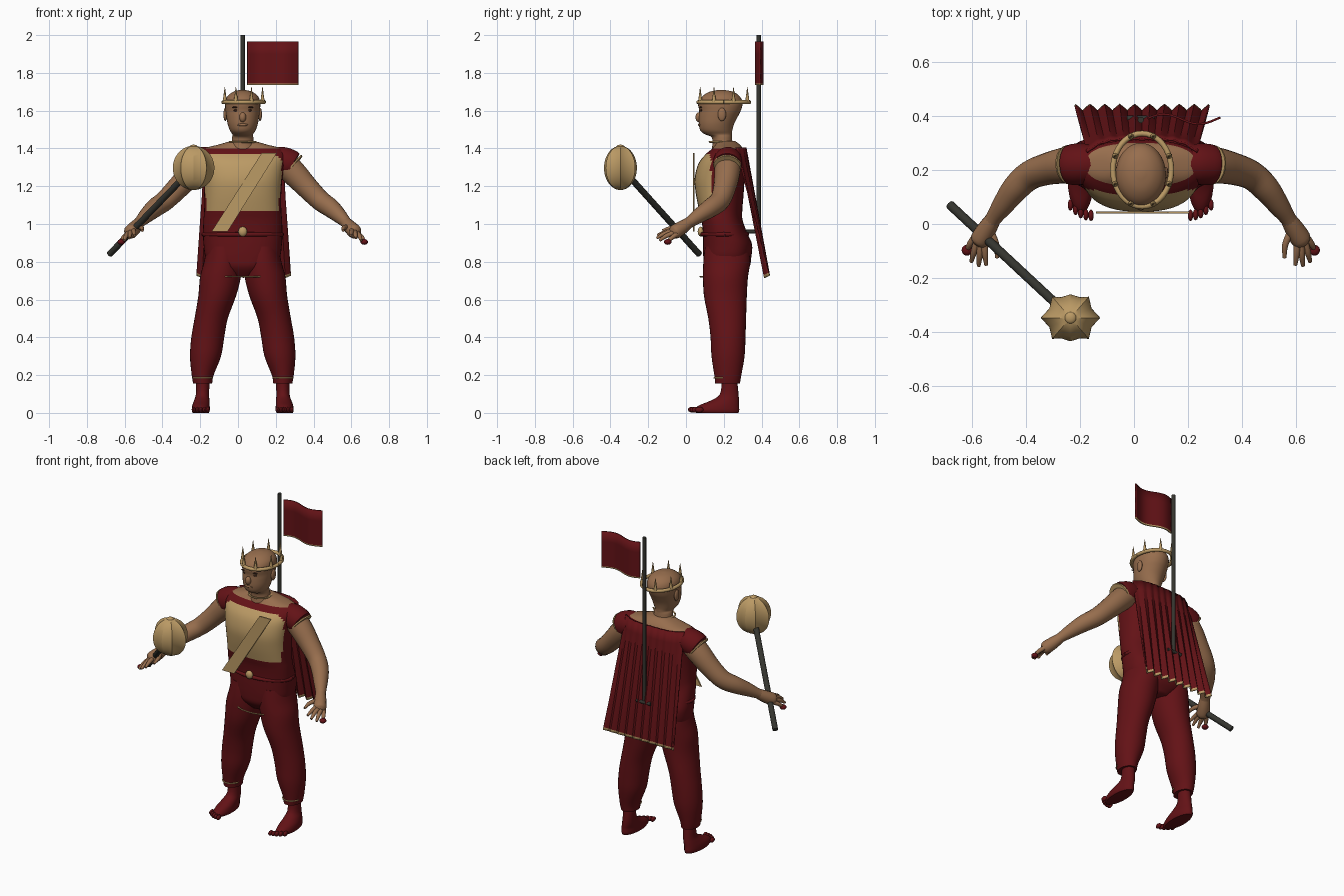
import bpy, bmesh, math
from mathutils import Vector, Matrix

if "Cube" in bpy.data.objects:
    bpy.data.objects.remove(bpy.data.objects["Cube"])

CX = 0.025  # body centre line


def mat(name, r, g, b):
    m = bpy.data.materials.new(name)
    m.diffuse_color = (r, g, b, 1)
    m.use_nodes = True
    m.node_tree.nodes["Principled BSDF"].inputs["Base Color"].default_value = m.diffuse_color
    return m


RED = mat("dark red cloth", 0.125, 0.006, 0.008)
TAN = mat("tan gold", 0.50, 0.325, 0.13)
SKIN = mat("brown skin", 0.31, 0.155, 0.075)
IRON = mat("dark iron", 0.035, 0.035, 0.028)
EYE = mat("eye brown", 0.05, 0.02, 0.012)


def finish(name, bm, mats, rule=None, angle=50):
    bmesh.ops.recalc_face_normals(bm, faces=bm.faces)
    if rule:
        for f in bm.faces:
            f.material_index = rule(f.calc_center_median())
    me = bpy.data.meshes.new(name)
    bm.to_mesh(me)
    bm.free()
    for m in mats:
        me.materials.append(m)
    ob = bpy.data.objects.new(name, me)
    bpy.context.collection.objects.link(ob)
    bpy.ops.object.select_all(action='DESELECT')
    ob.select_set(True)
    bpy.context.view_layer.objects.active = ob
    bpy.ops.object.shade_smooth_by_angle(angle=math.radians(angle))
    return ob


def smooth_rows(rows, n=4):
    """Catmull-Rom interpolation of number tuples."""
    out = []
    for i in range(len(rows) - 1):
        a, b, c, d = (rows[max(i - 1, 0)], rows[i], rows[i + 1],
                      rows[min(i + 2, len(rows) - 1)])
        for k in range(n):
            t = k / n
            out.append([q + 0.5 * t * (r - p + t * (2*p - 5*q + 4*r - s + t * (3*(q - r) + s - p)))
                        for p, q, r, s in zip(a, b, c, d)])
    return out + [list(rows[-1])]


def skin_rings(bm, rings):
    vs = [[bm.verts.new(p) for p in r] for r in rings]
    n = len(vs[0])
    for a, b in zip(vs, vs[1:]):
        for i in range(n):
            bm.faces.new((a[i], a[(i+1) % n], b[(i+1) % n], b[i]))
    bm.faces.new(vs[0])
    bm.faces.new(vs[-1])


def loft(name, rows, mats, rule=None, side=1, seg=32, p=1.0):
    """Stacked level ovals: rows of (z, x offset, half width, front y, back y)."""
    rings = []
    for z, dx, rx, y0, y1 in smooth_rows(rows):
        ring = []
        for i in range(seg):
            a = 2 * math.pi * i / seg
            c, s = math.cos(a), math.sin(a)
            ring.append((CX + side * dx + rx * math.copysign(abs(c) ** p, c), z * 1.0) [:1]
                        + ((y0 + y1) / 2 + (y1 - y0) / 2 * math.copysign(abs(s) ** p, s), z))
        rings.append(ring)
    bm = bmesh.new()
    skin_rings(bm, rings)
    return finish(name, bm, mats, rule)


def tube(name, pts, material, seg=14, n=4):
    """Round limb along (x, y, z, radius) points."""
    rows = smooth_rows(pts, n) if n > 1 else pts
    P = [Vector(r[:3]) for r in rows]
    rings = []
    for i, c in enumerate(P):
        t = P[min(i + 1, len(P) - 1)] - P[max(i - 1, 0)]
        u = t.cross(Vector((0.31, 0.2, 0.93))).normalized()
        v = t.normalized().cross(u)
        rings.append([c + rows[i][3] * (u * math.cos(2*math.pi*k/seg) + v * math.sin(2*math.pi*k/seg))
                      for k in range(seg)])
    bm = bmesh.new()
    skin_rings(bm, rings)
    return finish(name, bm, [material])


def ball(name, loc, size, material, seg=16):
    bm = bmesh.new()
    bmesh.ops.create_uvsphere(bm, u_segments=seg, v_segments=seg // 2 + 2, radius=1)
    bmesh.ops.transform(bm, matrix=Matrix.Translation(loc) @ Matrix.Diagonal((*size, 1)), verts=bm.verts)
    return finish(name, bm, [material])


def ring(name, loc, rx, ry, r, material, a0=0, a1=360):
    pts = [(loc[0] + rx * math.cos(a), loc[1] + ry * math.sin(a), loc[2], r)
           for a in (math.radians(a0 + (a1 - a0) * i / 40) for i in range(41))]
    return tube(name, pts, material, 8, 1)


def cloth(name, cols, zs, point, hem):
    """Cloth sheet with a gold strip along the bottom row."""
    bm = bmesh.new()
    g = [[bm.verts.new(point(i / cols, z)) for i in range(cols + 1)] for z in zs]
    for a, b in zip(g, g[1:]):
        for i in range(cols):
            bm.faces.new((a[i], a[i+1], b[i+1], b[i]))
    ob = finish(name, bm, [RED, TAN], lambda c: int(c.z < hem), 30)
    mod = ob.modifiers.new("thickness", 'SOLIDIFY')
    mod.thickness, mod.offset = 0.008, 0
    return ob


# torso: red vest with tan front panel, bare skin above the neckline
def torso_colour(c):
    if c.z > 1.40:
        return 2
    return 1 if 1.07 < c.z < 1.37 and c.y < 0.13 else 0


loft("torso", [(.72, 0, .06, .14, .29), (.77, 0, .15, .10, .335), (.82, 0, .195, .092, .345),
               (.89, 0, .207, .09, .35), (.95, 0, .21, .09, .325), (1.02, 0, .208, .082, .30),
               (1.07, 0, .204, .07, .298), (1.16, 0, .204, .052, .305), (1.24, 0, .21, .046, .31),
               (1.32, 0, .222, .066, .312), (1.37, 0, .23, .105, .31), (1.40, 0, .205, .14, .30),
               (1.42, 0, .13, .155, .285), (1.44, 0, .06, .165, .26)],
     [RED, TAN, SKIN], torso_colour, seg=48, p=.82)

# head and neck
loft("head", [(1.37, 0, .085, .13, .28), (1.42, 0, .062, .14, .25), (1.46, 0, .056, .135, .243),
              (1.475, 0, .055, .10, .243), (1.495, 0, .068, .076, .245), (1.53, 0, .08, .068, .255),
              (1.57, 0, .087, .068, .275), (1.60, 0, .091, .07, .29), (1.64, 0, .093, .064, .30),
              (1.675, 0, .082, .085, .285), (1.70, 0, .05, .125, .25), (1.71, 0, .012, .175, .20)], [SKIN])
ball("nose", (CX, .068, 1.565), (.018, .018, .026), SKIN)
ball("mouth", (CX, .071, 1.525), (.028, .008, .007), SKIN)
ring("neck_ring", (CX, .19, 1.435), .068, .065, .005, TAN)
for s in (-1, 1):
    ball("ear", (CX + s * .092, .19, 1.58), (.01, .022, .035), SKIN)
    ball("eye", (CX + s * .036, .081, 1.602), (.013, .006, .006), EYE)
    ball("eyebrow", (CX + s * .038, .078, 1.618), (.02, .007, .004), EYE)

# crown
ring("crown_band", (CX + .005, .20, 1.645), .108, .135, .011, TAN)
for i in range(8):
    a = math.radians(22.5 + 45 * i)
    x, y = CX + .005 + .108 * math.cos(a), .20 + .135 * math.sin(a)
    tube("crown_spike", [(x, y, 1.645, .012), (x, y, 1.725, .001)], TAN, 8, 1)

# limbs, both sides
for s in (-1, 1):
    def X(pts):
        return [(CX + s * p[0], *p[1:]) for p in pts]

    loft("trouser_leg", [(.155, .212, .050, .155, .285), (.20, .212, .058, .15, .293), (.30, .197, .082, .135, .31),
                         (.40, .185, .087, .13, .315), (.50, .167, .088, .118, .318), (.62, .135, .100, .095, .322),
                         (.72, .118, .108, .09, .328), (.80, .105, .10, .092, .34), (.88, .10, .09, .10, .33)],
         [RED], side=s)
    ring("trouser_hem", (CX + s * .212, .22, .185), .055, .071, .004, TAN, 200, 340)
    loft("foot", [(0, .222, .043, .055, .277), (.015, .222, .048, .04, .282), (.04, .221, .046, .07, .28),
                  (.065, .217, .041, .13, .28), (.10, .213, .035, .18, .278), (.18, .211, .036, .19, .27)],
         [RED], side=s, seg=24)
    for i in range(5):
        ball("toe", (CX + s * (.184 + .019 * i), .032 + .004 * i * i * .6, .017), (.0105, .022, .015), RED, 10)

    # arm, hand and fingers
    tube("arm", X([(.16, .225, 1.33, .05), (.21, .222, 1.325, .068), (.27, .218, 1.27, .068), (.34, .205, 1.195, .06),
                   (.41, .18, 1.125, .054), (.465, .13, 1.085, .05), (.51, .07, 1.045, .04),
                   (.545, .02, 1.01, .03), (.565, -.015, .987, .031)]), SKIN, 20)
    tube("palm", X([(.545, .02, 1.01, .029), (.57, -.02, .982, .036), (.595, -.06, .957, .037),
                    (.605, -.075, .95, .02)]), SKIN)
    for base, mid, tip in [((.56, -.02, .985), (.535, -.075, .98), (.532, -.125, .965)),
                           ((.578, -.06, .968), (.576, -.11, .957), (.572, -.152, .94)),
                           ((.592, -.065, .96), (.596, -.115, .948), (.60, -.155, .925)),
                           ((.605, -.06, .953), (.618, -.105, .937), (.627, -.14, .912)),
                           ((.61, -.045, .948), (.632, -.075, .927), (.643, -.097, .905))]:
        tube("finger", X([(*base, .014), (*mid, .012), (*tip, .007)]), SKIN, 10)
    ball("finger_bead", (CX + s * .643, -.097, .905), (.02, .02, .015), RED)

    # short sleeve with gold trim
    tube("sleeve", X([(.14, .222, 1.345, .058), (.20, .222, 1.335, .075), (.245, .22, 1.32, .077),
                      (.265, .219, 1.31, .073)]), RED, 20)
    tube("sleeve_trim", X([(.264, .219, 1.31, .074), (.270, .2185, 1.305, .072)]), TAN, 20, 1)

# diagonal sash across the chest
bm = bmesh.new()
quad = [(-.14, .96), (-.055, .96), (.205, 1.375), (.125, 1.375)]
skin_rings(bm, [[(x, y, z) for x, z in quad] for y in (.038, .046)])
finish("sash", bm, [TAN])

# belt, buckle and tunic hem
ring("belt", (CX, .205, .945), .207, .118, .012, RED)
ball("buckle", (CX, .078, .96), (.024, .016, .026), TAN)
ring("tunic_hem", (CX, .21, .722), .17, .135, .004, TAN, 215, 325)

# pleated cape
def cape_point(t, z):
    k = (1.405 - z) / .69
    half = .205 + .043 * k
    fold = abs((t * 9) % 1 - .5) * 2
    y = .312 + .105 * k + (.004 + .02 * k) * fold
    y -= .05 * (1 - k) * abs(2 * t - 1) ** 4
    return (CX + .005 + half * (2 * t - 1), y, z + .012 * fold * k)


cloth("cape", 54, [1.405 - .068 * i for i in range(10)] + [.73, .715], cape_point, .737)

# banner pole, mount and flag
tube("banner_pole", [(CX, .385, .94, .0115), (CX, .385, 2.0, .0115)], IRON, 12, 1)
tube("pole_crossbar", [(CX - .05, .39, .95, .011), (CX + .05, .39, .95, .011)], IRON, 10, 1)
tube("pole_bracket", [(CX, .22, .96, .01), (CX, .385, .96, .01)], IRON, 10, 1)
cloth("flag", 24, [1.965, 1.9, 1.82, 1.743, 1.735],
      lambda t, z: (.05 + .27 * t, .388 + .018 * math.cos((.27 * t - .06) / .13 * math.pi), z), 1.742)

# mace: straight handle and ribbed head
tube("mace_handle", [(-.68, .07, .84, .017), (-.255, -.326, 1.28, .017)], IRON, 12, 1)
star = [(.11, 0), (.078, .035), (.068, .078), (.035, .076), (0, .087)]
star += [(-x, y) for x, y in star[-2::-1]]
star += [(x, -y) for x, y in star[-2:0:-1]]
bm = bmesh.new()
rings = []
for i in range(1, 24):
    a = math.pi * i / 24
    rings.append([(-.235 + x * math.sin(a), -.347 + y * math.sin(a), 1.297 - .117 * math.cos(a))
                  for x, y in star])
skin_rings(bm, rings)
finish("mace_head", bm, [TAN], angle=30)
ball("mace_knob", (-.235, -.347, 1.408), (.022, .022, .012), TAN)
